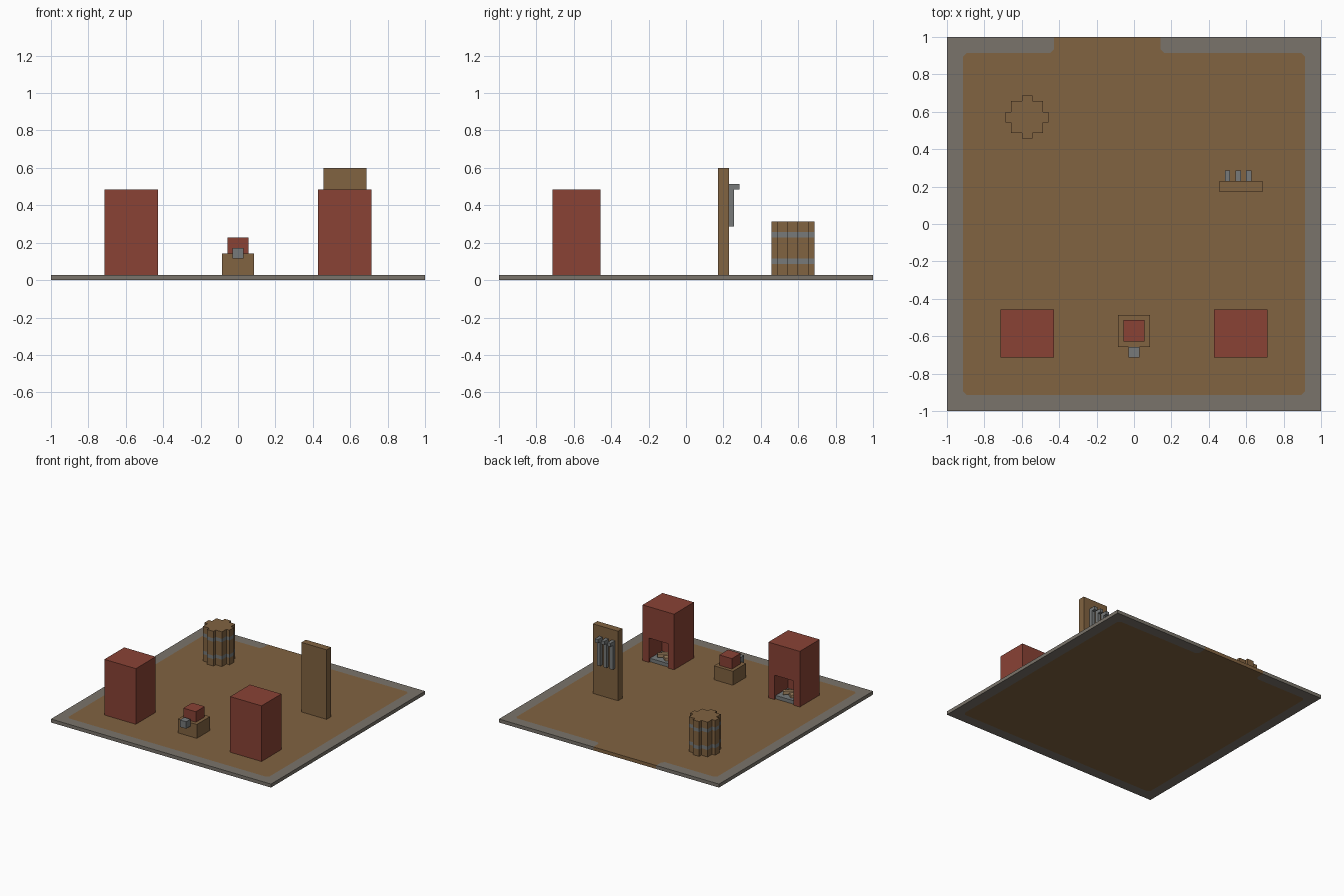
import bpy
import bmesh
from mathutils import Matrix, Vector

V = 1 / 35  # block unit: the yard is 70 blocks wide

if "Cube" in bpy.data.objects:
    bpy.data.objects.remove(bpy.data.objects["Cube"])


def material(name, srgb):
    color = [(c / 255) ** 2.2 for c in srgb] + [1]
    mat = bpy.data.materials.new(name)
    mat.use_nodes = True
    mat.diffuse_color = color
    mat.node_tree.nodes["Principled BSDF"].inputs["Base Color"].default_value = color
    return mat


WOOD = material("brown wood", (128, 99, 67))
STONE = material("grey stone", (121, 115, 106))
BRICK = material("red brick", (136, 68, 56))
IRON = material("grey iron", (118, 121, 121))
EMBER = material("pale firewood", (165, 135, 100))


def finish(name, bm, mats):
    bmesh.ops.recalc_face_normals(bm, faces=bm.faces)
    mesh = bpy.data.meshes.new(name)
    bm.to_mesh(mesh)
    bm.free()
    for mat in mats:
        mesh.materials.append(mat)
    obj = bpy.data.objects.new(name, mesh)
    bpy.context.collection.objects.link(obj)
    return obj


def box(name, x, y, z, mat):
    """Box from (low, high) pairs given in block units."""
    low, high = (Vector(c) * V for c in zip(x, y, z))
    bm = bmesh.new()
    bmesh.ops.create_cube(bm, size=1, matrix=Matrix.Translation((low + high) / 2)
                          @ Matrix.Diagonal((high - low).to_4d()))
    return finish(name, bm, [mat])


# Ground slab: earth yard with a gate gap at the back, framed by a stone kerb
def ground():
    r, c = 32, 0.7
    gap_l, gap_r = -15, 5
    inner = [(gap_l, 35), (gap_l, r + c), (gap_l - c, r), (c - r, r), (-r, r - c),
             (-r, c - r), (c - r, -r), (r - c, -r), (r, c - r), (r, r - c),
             (r - c, r), (gap_r + c, r), (gap_r, r + c), (gap_r, 35)]
    kerb = inner + [(35, 35), (35, -35), (-35, -35), (-35, 35)]
    bm = bmesh.new()
    for index, outline in enumerate((inner, kerb)):
        rings = [[bm.verts.new((x * V, y * V, z)) for x, y in outline] for z in (0, V)]
        for ring in rings:
            bm.faces.new(ring).material_index = index
        for i, a in enumerate(outline):
            j = (i + 1) % len(outline)
            b = outline[j]
            # only the outer rim gets side walls
            if any(a[k] == b[k] and abs(a[k]) == 35 for k in (0, 1)):
                if index == 1 and a in inner and b in inner:
                    continue
                wall = (rings[0][i], rings[0][j], rings[1][j], rings[1][i])
                bm.faces.new(wall).material_index = index
    bmesh.ops.remove_doubles(bm, verts=bm.verts, dist=1e-5)
    finish("ground_slab", bm, [WOOD, STONE])


ground()

# Two brick furnaces with a hearth opening facing the yard
for side, cx in (("right", -20), ("left", 20)):
    furnace = box(side + "_furnace", (cx - 5, cx + 5), (-25, -16), (1, 17), BRICK)
    cutter = box("hearth_cutter", (cx - 3, cx + 3), (-22, -15), (0, 8), BRICK)
    cutter.hide_render = True
    cut = furnace.modifiers.new("hearth", "BOOLEAN")
    cut.operation, cut.solver, cut.object = "DIFFERENCE", "EXACT", cutter
    bpy.context.view_layer.objects.active = furnace
    bpy.ops.object.modifier_apply(modifier=cut.name)
    bpy.data.objects.remove(cutter)
    box(side + "_ash_bed", (cx - 3, cx + 3), (-22, -16.5), (1, 2), IRON)
    for i in (-1, 1):
        log = box(f"{side}_fire_log", (-2, 2), (-0.5, 0.5), (-0.5, 0.5), EMBER)
        log.location = (cx * V, -19 * V, (2.6 + 0.25 * i) * V)
        log.rotation_euler.z = 0.7 * i

# Small stepped forge in the middle
box("forge_base", (-3, 3), (-23, -17), (1, 5), WOOD)
box("forge_block", (-2, 2), (-22, -18), (5, 8), BRICK)
box("forge_spout", (-1, 1), (-25, -23), (4, 6), IRON)


# Barrel: stepped round outline, with two iron hoops
def barrel(cx, cy):
    quarter = [(4, -1), (4, 1), (3, 1), (3, 3), (1, 3)]
    outline = []
    for _ in range(4):
        outline += quarter[:-1] + quarter[-1:]
        quarter = [(-y, x) for x, y in quarter]
    outline = list(dict.fromkeys(outline))
    levels = (1, 3, 4, 8, 9, 11)
    bm = bmesh.new()
    rings = [[bm.verts.new(((cx + x) * V, (cy + y) * V, z * V)) for x, y in outline]
             for z in levels]
    bm.faces.new(rings[0])
    bm.faces.new(rings[-1])
    n = len(outline)
    for level, (low, high) in enumerate(zip(rings, rings[1:])):
        for i in range(n):
            j = (i + 1) % n
            face = bm.faces.new((low[i], low[j], high[j], high[i]))
            face.material_index = level % 2
    finish("barrel", bm, [WOOD, IRON])


barrel(-20, 20)

# Tool rack: upright board with three hooked iron tools
box("rack_board", (16, 24), (6, 8), (1, 21), WOOD)
for x in (17, 19, 21):
    box("tool_shaft", (x, x + 1), (8, 9), (10, 18), IRON)
    box("tool_hook", (x, x + 1), (9, 10), (17, 18), IRON)
